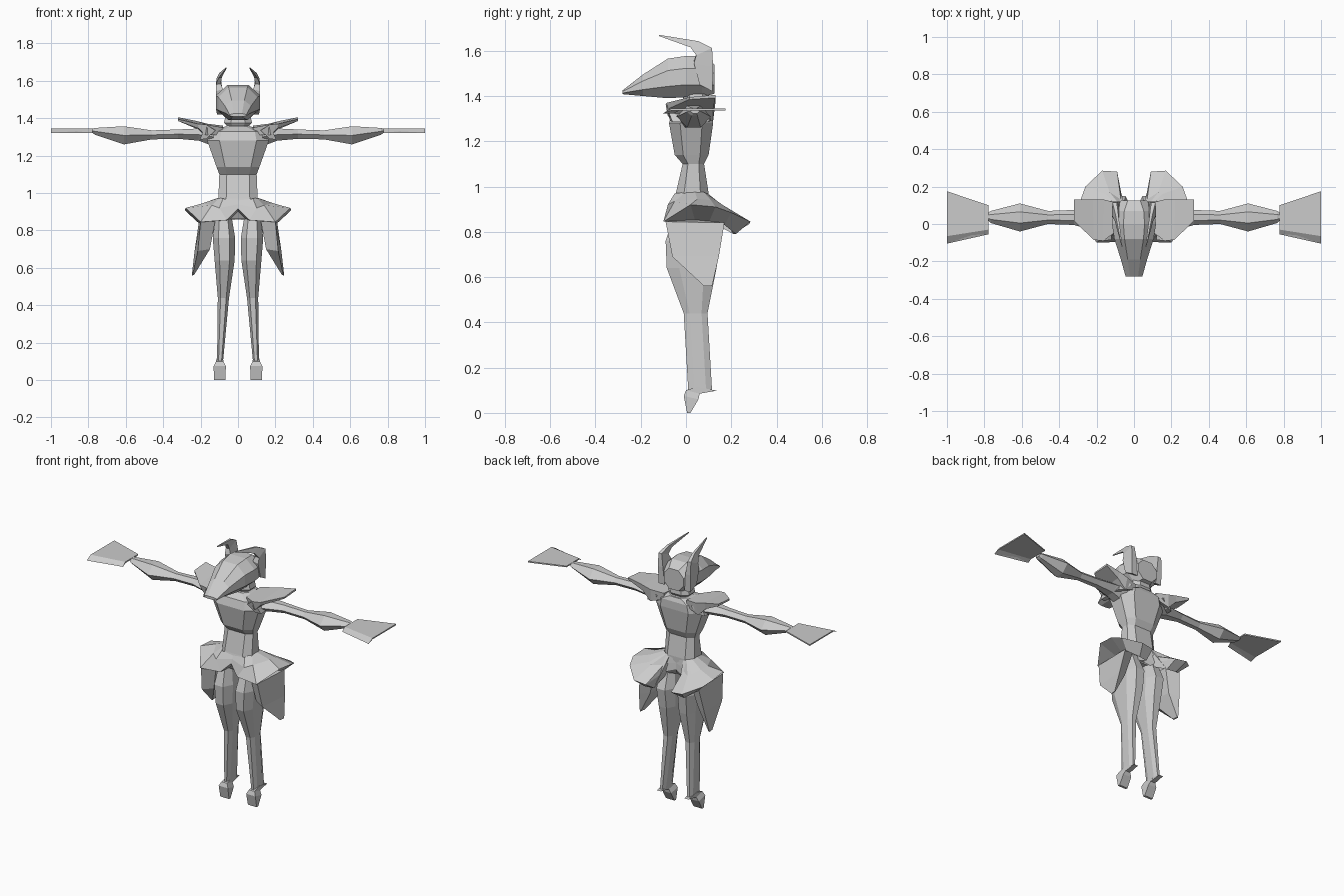
import bpy, bmesh

grey = bpy.data.materials.new("light_grey")
grey.diffuse_color = (0.6, 0.6, 0.6, 1)


def loft(name, rings, mirror=True):
    """Skin equal-length point rings, cap both ends, mirror across x."""
    bm = bmesh.new()
    vs = [[bm.verts.new(p) for p in r] for r in rings]
    n = len(rings[0])
    for a, b in zip(vs, vs[1:]):
        for i in range(n):
            j = (i + 1) % n
            bm.faces.new((a[i], a[j], b[j], b[i]))
    bm.faces.new(vs[0])
    bm.faces.new(vs[-1])
    bmesh.ops.recalc_face_normals(bm, faces=bm.faces)
    me = bpy.data.meshes.new(name)
    bm.to_mesh(me)
    bm.free()
    ob = bpy.data.objects.new(name, me)
    bpy.context.collection.objects.link(ob)
    me.materials.append(grey)
    if mirror:
        ob.modifiers.new("mirror", 'MIRROR').use_mirror_merge = False
    return ob


def octagon(x0, x1, y0, y1, kx=0.25, ky=0.25):
    """Chamfered rectangle as 2D points."""
    a, b = (x1 - x0) * kx, (y1 - y0) * ky
    return [(x0 + a, y0), (x1 - a, y0), (x1, y0 + b), (x1, y1 - b),
            (x1 - a, y1), (x0 + a, y1), (x0, y1 - b), (x0, y0 + b)]


def level(z, x0, x1, y0, y1, kx=0.25, ky=0.25):
    return [(x, y, z) for x, y in octagon(x0, x1, y0, y1, kx, ky)]


def across(x, y0, y1, z0, z1):
    """Diamond-like hexagonal section of a limb running along x."""
    m, h = (z0 + z1) / 2, (y1 - y0) * 0.3
    return [(x, y0, m), (x, y0 + h, z0), (x, y1 - h, z0),
            (x, y1, m), (x, y1 - h, z1), (x, y0 + h, z1)]


# Torso with a chest step above the waist
loft("torso", [level(z, -w, w, y0, y1, 0.2) for z, w, y0, y1 in (
    (0.86, 0.06, -0.03, 0.08), (0.92, 0.11, -0.06, 0.10),
    (0.97, 0.105, -0.045, 0.10), (1.10, 0.10, -0.015, 0.08),
    (1.14, 0.115, -0.05, 0.10), (1.28, 0.165, -0.075, 0.12),
    (1.33, 0.15, -0.06, 0.12), (1.355, 0.07, -0.02, 0.11))], False)

# Neck with a raised collar ring
loft("neck", [level(z, -w, w, 0.045 - d, 0.045 + d) for z, w, d in (
    (1.33, 0.075, 0.06), (1.35, 0.075, 0.06), (1.36, 0.06, 0.05),
    (1.375, 0.075, 0.06), (1.42, 0.065, 0.055))], False)

# Head: wedge shaped mask running from snout to nape
loft("head", [[(x, y, z) for x, z in octagon(-w, w, z0, z1, 0.26, 0.3)]
              for y, w, z0, z1 in (
    (-0.28, 0.045, 1.408, 1.425), (-0.19, 0.07, 1.40, 1.495),
    (-0.08, 0.105, 1.39, 1.565), (0.0, 0.118, 1.395, 1.577),
    (0.07, 0.108, 1.395, 1.575), (0.125, 0.07, 1.41, 1.54))], False)

# Horns: rise from the back of the head, then sweep forward and inward
loft("horn", [
    [(.075, .06, 1.45), (.118, .06, 1.45), (.112, .117, 1.42), (.07, .117, 1.42)],
    [(.08, .035, 1.555), (.118, .035, 1.545), (.115, .12, 1.53), (.08, .12, 1.53)],
    [(.092, .045, 1.585), (.118, .045, 1.58), (.115, .115, 1.612), (.092, .115, 1.612)],
    [(.086, .02, 1.62), (.104, .02, 1.615), (.1, .055, 1.642), (.084, .055, 1.642)],
    [(.062, -.12, 1.665), (.066, -.12, 1.665), (.066, -.118, 1.67), (.062, -.118, 1.67)]])

# Arms with a bulging forearm
loft("arm", [across(*r) for r in (
    (0.13, -0.05, 0.10, 1.25, 1.35), (0.21, -0.04, 0.095, 1.28, 1.345),
    (0.32, -0.005, 0.075, 1.29, 1.34), (0.46, 0.0, 0.07, 1.287, 1.335),
    (0.61, -0.04, 0.11, 1.26, 1.357), (0.765, 0.005, 0.07, 1.312, 1.348),
    (0.78, 0.02, 0.06, 1.322, 1.343))])

# Hands: flat fans with a turned-down front lip
loft("hand", [[(x, a, 1.322), (x, b, 1.344), (x, c, 1.344), (x, c, 1.336), (x, b, 1.336)]
              for x, a, b, c in ((0.778, -0.055, -0.03, 0.10), (1.0, -0.105, -0.065, 0.175))])

# Shoulder plates flaring up and out
loft("shoulder_plate", [
    [(.08, -.03, 1.35), (.08, .11, 1.36), (.08, .11, 1.32), (.08, -.03, 1.31)],
    [(.165, -.09, 1.365), (.16, .13, 1.37), (.17, .12, 1.29), (.175, -.08, 1.31)],
    [(.215, -.085, 1.37), (.22, .13, 1.385), (.225, .12, 1.345), (.21, -.075, 1.345)],
    [(.32, .015, 1.395), (.32, .13, 1.405), (.32, .13, 1.392), (.32, .015, 1.385)]])
# Collar flap dropping over the upper arm
loft("shoulder_flap", [
    [(.12, -.085, 1.335), (.17, -.09, 1.365), (.17, .11, 1.37), (.12, .125, 1.335)],
    [(.17, -.07, 1.29), (.205, -.06, 1.285), (.205, .1, 1.285), (.17, .11, 1.29)]])

# Flared skirt: columns of waist, ridge, rim and underside, front to back
loft("skirt", [
    [(0, -.05, .96), (0, -.06, .94), (0, -.07, .915), (0, -.02, .88)],
    [(.08, -.05, .97), (.10, -.08, .92), (.06, -.095, .855), (.05, -.03, .855)],
    [(.10, 0, .975), (.14, -.05, .935), (.20, -.10, .845), (.11, -.03, .85)],
    [(.105, .04, .975), (.19, .05, .945), (.28, .02, .92), (.14, .04, .85)],
    [(.10, .08, .975), (.18, .11, .94), (.285, .13, .91), (.16, .10, .84)],
    [(.08, .09, .97), (.15, .16, .92), (.26, .20, .885), (.20, .17, .83)],
    [(.07, .095, .97), (.13, .17, .91), (.17, .285, .845), (.14, .22, .79)],
    [(.05, .10, .96), (.07, .13, .91), (.09, .28, .835), (.08, .21, .79)],
    [(.04, .10, .96), (.05, .11, .92), (.06, .12, .87), (.06, .10, .85)],
    [(0, .10, .95), (0, .10, .93), (0, .10, .89), (0, .09, .86)]])

# Hanging side panels tapering to a blade tip
loft("side_panel", [
    [(.12, -.05, .86), (.20, -.09, .845), (.21, .17, .84), (.13, .14, .85)],
    [(.15, -.03, .70), (.215, -.06, .69), (.232, .145, .69), (.17, .12, .70)],
    [(.235, .08, .562), (.243, .08, .56), (.247, .115, .56), (.24, .115, .562)]])

# Legs
loft("leg", [level(*r) for r in (
    (0.10, 0.08, 0.112, 0.01, 0.115), (0.44, 0.048, 0.108, -0.01, 0.095),
    (0.64, 0.018, 0.125, -0.085, 0.135), (0.76, 0.015, 0.135, -0.09, 0.15),
    (0.88, 0.035, 0.12, -0.05, 0.10))])

# Feet: toe block with a raised heel spur
loft("foot", [
    [(.067, .005, 0), (.129, .005, 0), (.129, .02, 0), (.067, .02, 0)],
    [(.065, -.01, .075), (.13, -.01, .075), (.128, .055, .06), (.068, .055, .06)],
    [(.078, 0, .10), (.118, 0, .10), (.115, .06, .085), (.08, .06, .085)],
    [(.08, .05, .115), (.115, .05, .115), (.112, .135, .098), (.083, .135, .098)]])
